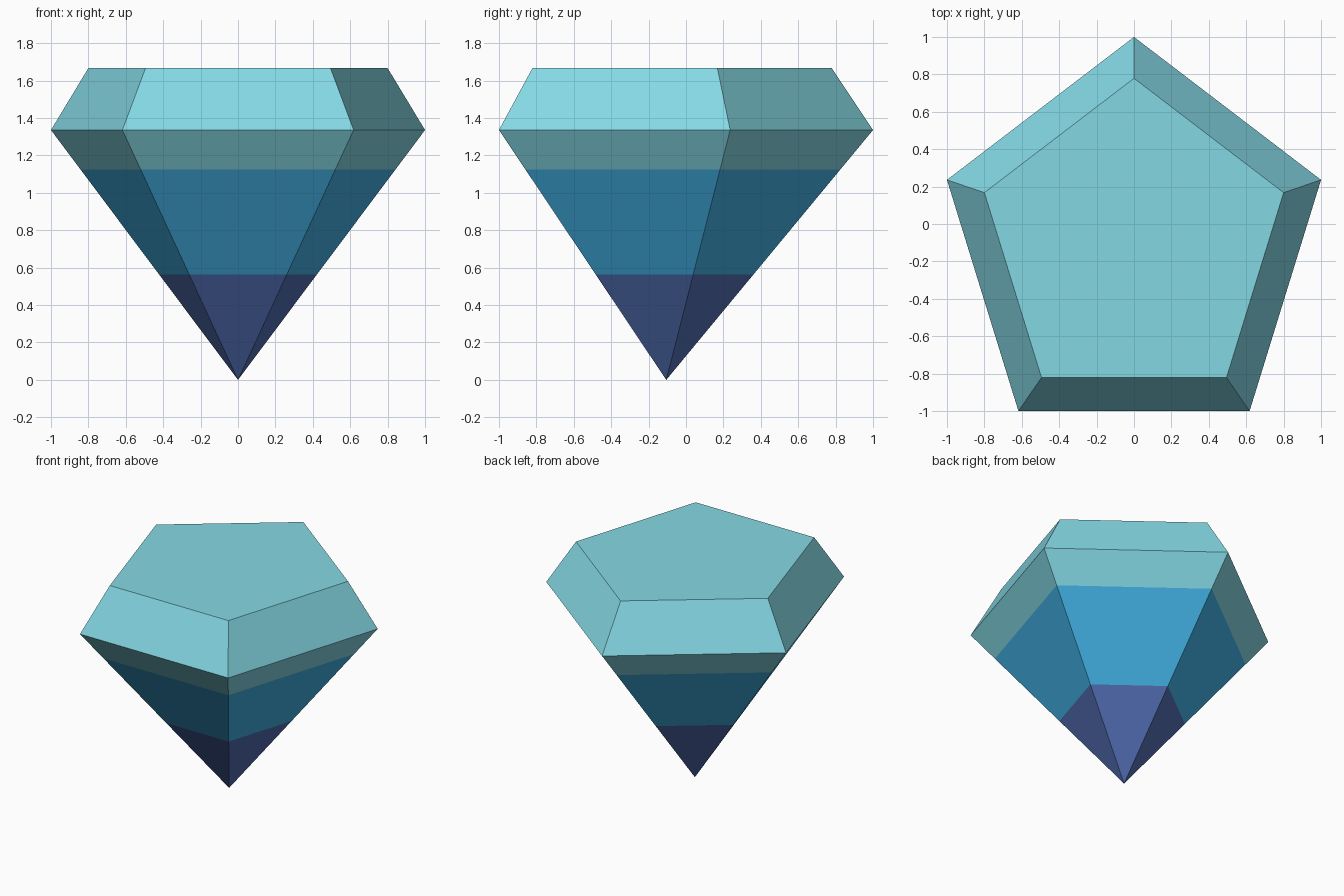
import bpy, bmesh, math

if "Cube" in bpy.data.objects:
    bpy.data.objects.remove(bpy.data.objects["Cube"])

SIDES = 5
RX, RY, CY = 1.0515, 1.1056, -0.1056      # slightly stretched pentagon, off-centre in y
GIRDLE, TABLE = 1.336, 1.667
BANDS = (0.563, 1.125)                    # heights where the colour changes


def srgb(r, g, b):
    def lin(c):
        c /= 255
        return c / 12.92 if c <= 0.04045 else ((c + 0.055) / 1.055) ** 2.4
    return (lin(r), lin(g), lin(b), 1)


def material(name, rgb):
    m = bpy.data.materials.new(name)
    m.diffuse_color = srgb(*rgb)
    m.use_nodes = True
    m.node_tree.nodes["Principled BSDF"].inputs["Base Color"].default_value = m.diffuse_color
    return m


mats = [material("indigo", (80, 108, 176)),
        material("blue", (66, 178, 230)),
        material("aqua", (132, 216, 228))]

bm = bmesh.new()


def ring(scale, z):
    pts = []
    for i in range(SIDES):
        a = math.pi / 2 + i * math.tau / SIDES
        pts.append(bm.verts.new((RX * scale * math.cos(a), CY + RY * scale * math.sin(a), z)))
    return pts


# Pavilion rings taper to the point; the crown narrows to the flat table
tip = bm.verts.new((0, CY, 0))
rings = [ring(z / GIRDLE, z) for z in (*BANDS, GIRDLE)] + [ring(0.8, TABLE)]

for i in range(SIDES):
    j = (i + 1) % SIDES
    bm.faces.new((tip, rings[0][j], rings[0][i]))
    for low, high in zip(rings, rings[1:]):
        bm.faces.new((low[i], low[j], high[j], high[i]))
bm.faces.new(rings[-1])
bmesh.ops.recalc_face_normals(bm, faces=bm.faces)

# Colour by height
for f in bm.faces:
    z = f.calc_center_median().z
    f.material_index = sum(z > b for b in BANDS)

mesh = bpy.data.meshes.new("cut_gem")
bm.to_mesh(mesh)
bm.free()
for m in mats:
    mesh.materials.append(m)
bpy.context.collection.objects.link(bpy.data.objects.new("cut_gem", mesh))
